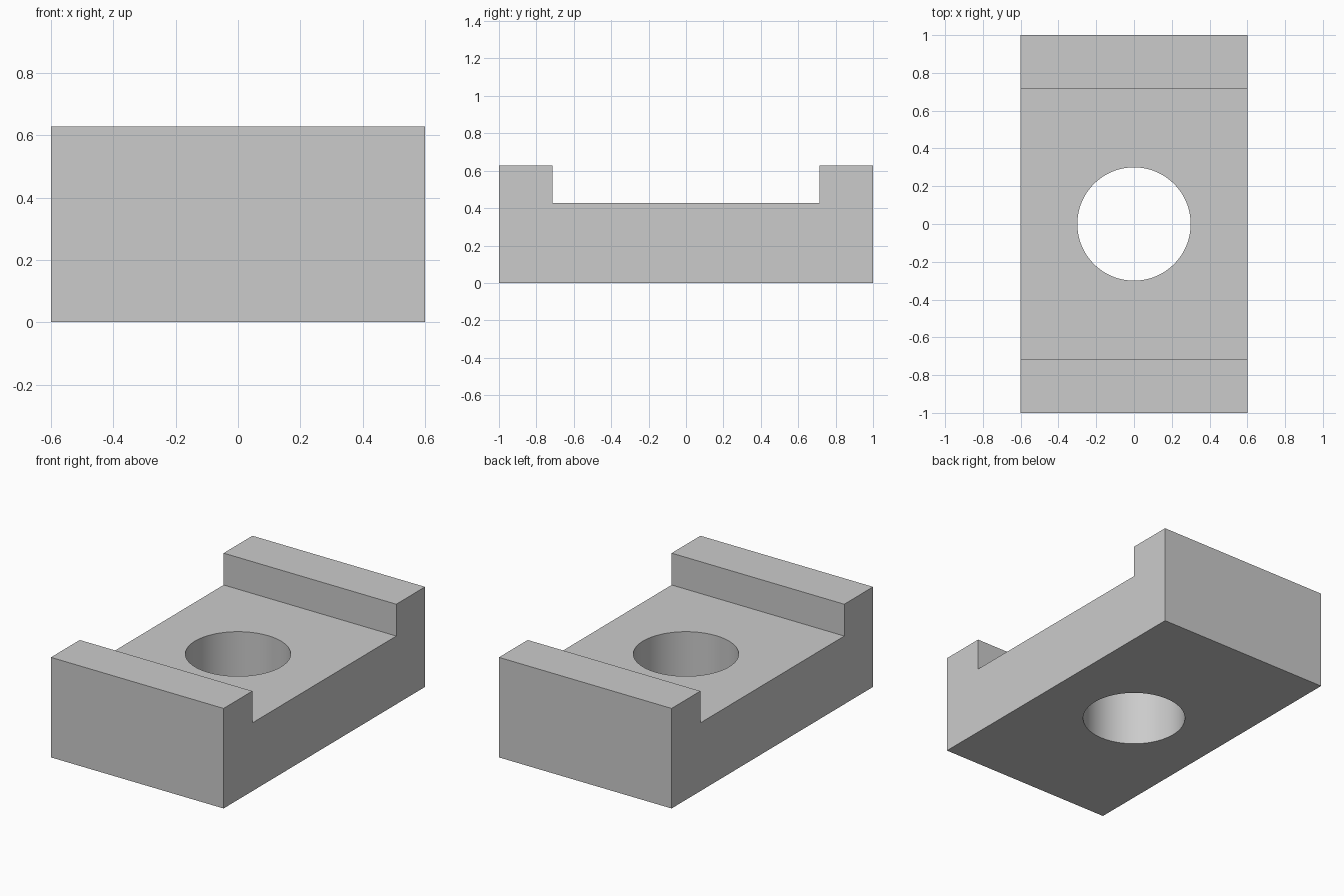
import bpy
import bmesh
from mathutils import Vector

cube = bpy.data.objects.get("Cube")
if cube:
    bpy.data.objects.remove(cube, do_unlink=True)

# Proportions: the block is 70 x 42 x 22 units, scaled to 2 long
U = 2 / 70
HALF_WIDTH, HALF_LENGTH, HALF_SLOT = 21 * U, 35 * U, 25 * U
FLOOR, TOP, HOLE_RADIUS = 15 * U, 22 * U, 10.5 * U

grey = bpy.data.materials.new("plain grey")
grey.use_nodes = True
grey.diffuse_color = (0.6, 0.6, 0.6, 1)
grey.node_tree.nodes["Principled BSDF"].inputs["Base Color"].default_value = grey.diffuse_color


def extruded_profile(name, points, half_width):
    """Extrude a closed (y, z) outline across x."""
    bm = bmesh.new()
    face = bm.faces.new([bm.verts.new((-half_width, y, z)) for y, z in points])
    result = bmesh.ops.extrude_face_region(bm, geom=[face])
    moved = [v for v in result["geom"] if isinstance(v, bmesh.types.BMVert)]
    bmesh.ops.translate(bm, verts=moved, vec=Vector((2 * half_width, 0, 0)))
    bmesh.ops.recalc_face_normals(bm, faces=bm.faces)
    mesh = bpy.data.meshes.new(name)
    bm.to_mesh(mesh)
    bm.free()
    mesh.materials.append(grey)
    obj = bpy.data.objects.new(name, mesh)
    bpy.context.collection.objects.link(obj)
    return obj


# Block with a raised lip at each end
half = [(HALF_LENGTH, 0), (HALF_LENGTH, TOP), (HALF_SLOT, TOP), (HALF_SLOT, FLOOR)]
outline = half + [(-y, z) for y, z in reversed(half)]
block = extruded_profile("slotted_block", outline, HALF_WIDTH)

# Round hole straight through the middle
bpy.ops.mesh.primitive_cylinder_add(vertices=96, radius=HOLE_RADIUS, depth=2)
cutter = bpy.context.object
cutter.name = "hole_cutter"
cutter.hide_render = True
cutter.data.materials.append(grey)

hole = block.modifiers.new("centre_hole", 'BOOLEAN')
hole.operation = 'DIFFERENCE'
hole.solver = 'EXACT'
hole.object = cutter

bpy.ops.object.select_all(action='DESELECT')
block.select_set(True)
bpy.context.view_layer.objects.active = block
bpy.ops.object.modifier_apply(modifier=hole.name)
bpy.data.objects.remove(cutter, do_unlink=True)

# Smooth hole wall, crisp edges
bpy.ops.object.shade_smooth_by_angle()
